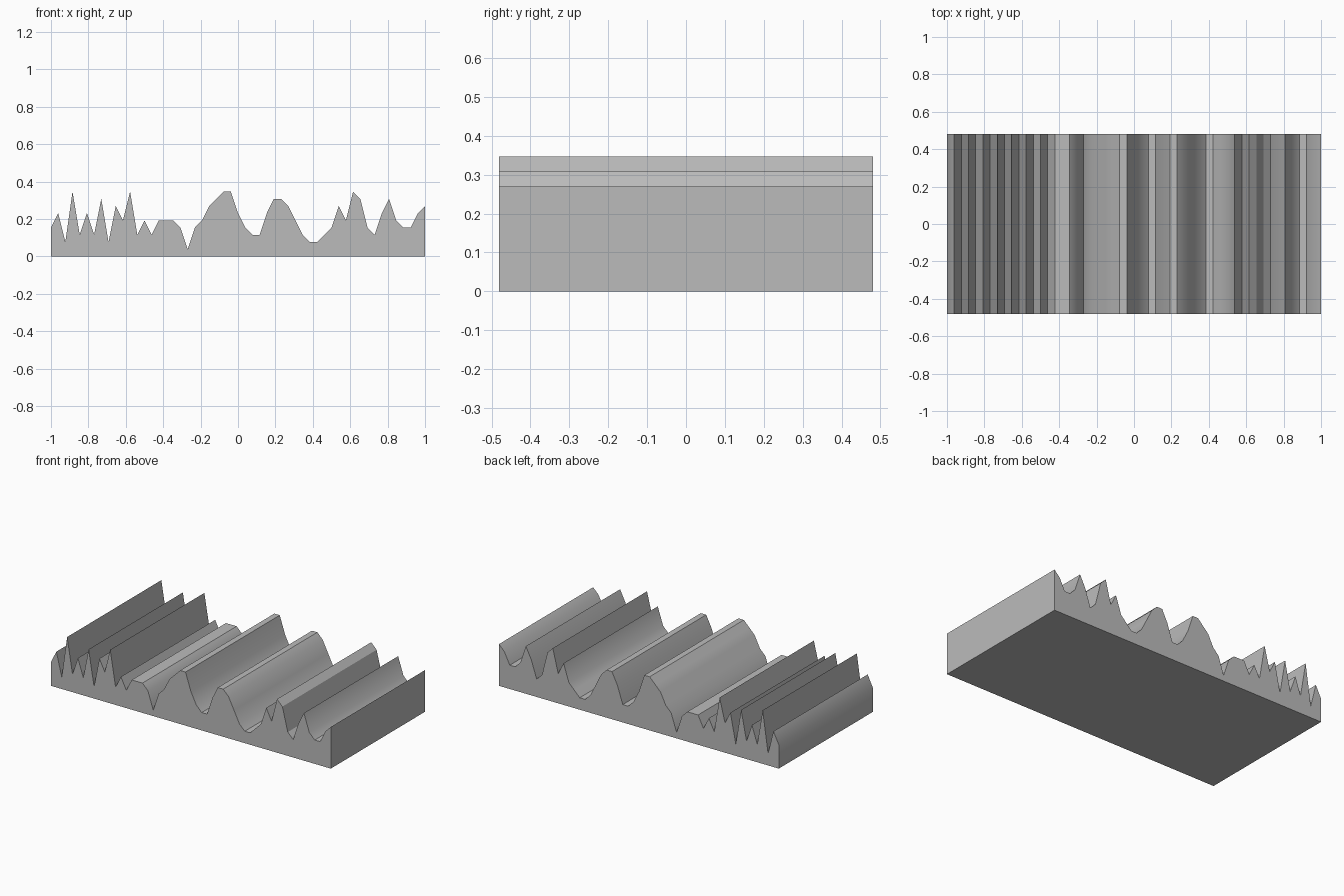
import bpy
import bmesh
import math
from mathutils import Vector

cube = bpy.data.objects.get("Cube")
if cube:
    bpy.data.objects.remove(cube, do_unlink=True)

# One plain grey for the whole block
grey = bpy.data.materials.new("grey")
grey.use_nodes = True
colour = (0.5, 0.5, 0.5, 1)
grey.diffuse_color = colour
grey.node_tree.nodes["Principled BSDF"].inputs["Base Color"].default_value = colour

# Ridge heights in whole grid steps, evenly spaced from right to left
HEIGHTS = "46293638275935355541457899643368875322347598436854467"
STEP = 2 / (len(HEIGHTS) - 1)
DEPTH = 25 * STEP

# Cross-section: flat base with the ridge line above it
profile = [(1, 0), (-1, 0)]
profile += [(-1 + i * STEP, int(h) * STEP) for i, h in enumerate(HEIGHTS)]

# Extrude the cross-section from front to back
bm = bmesh.new()
front = bm.faces.new([bm.verts.new((x, -DEPTH / 2, z)) for x, z in profile])
result = bmesh.ops.extrude_face_region(bm, geom=[front], use_keep_orig=True)
back_verts = [g for g in result["geom"] if isinstance(g, bmesh.types.BMVert)]
bmesh.ops.translate(bm, verts=back_verts, vec=Vector((0, DEPTH, 0)))
bmesh.ops.recalc_face_normals(bm, faces=bm.faces[:])

mesh = bpy.data.meshes.new("ridged_block")
bm.to_mesh(mesh)
bm.free()
mesh.materials.append(grey)
block = bpy.data.objects.new("ridged_block", mesh)
bpy.context.collection.objects.link(block)

# Smooth the gentle curves and keep the crests sharp
bpy.ops.object.select_all(action="DESELECT")
block.select_set(True)
bpy.context.view_layer.objects.active = block
bpy.ops.object.shade_smooth_by_angle(angle=math.radians(30))
